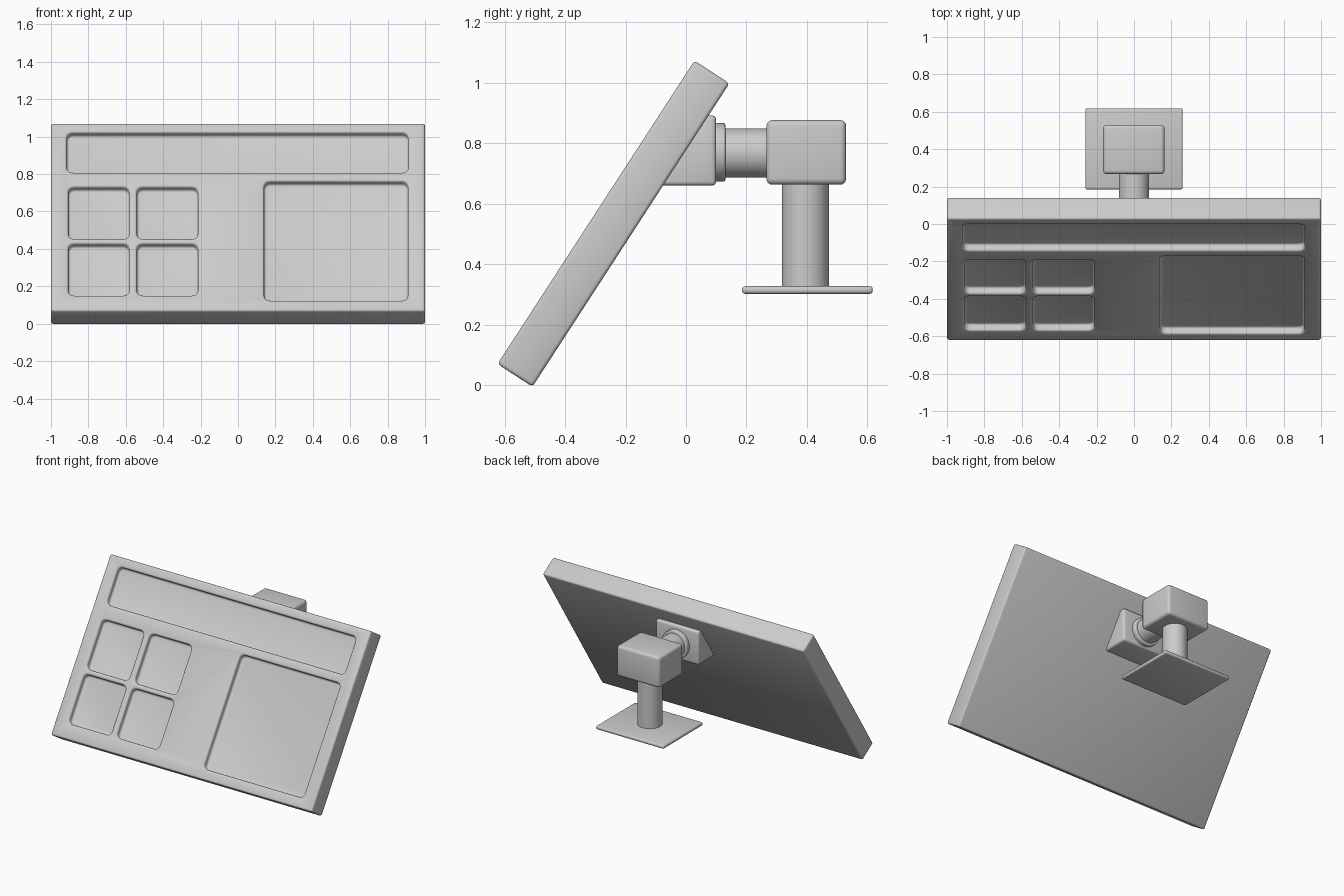
import bpy, bmesh, math
from mathutils import Matrix, Vector

if "Cube" in bpy.data.objects:
    bpy.data.objects.remove(bpy.data.objects["Cube"])

TILT = math.radians(-33)
PANEL = Matrix.Translation((0, -0.24, 0.534)) @ Matrix.Rotation(TILT, 4, 'X')
L, T = 1.197, 0.138          # panel length and thickness


def make(name, bm):
    bmesh.ops.recalc_face_normals(bm, faces=bm.faces)
    me = bpy.data.meshes.new(name)
    bm.to_mesh(me)
    bm.free()
    ob = bpy.data.objects.new(name, me)
    bpy.context.collection.objects.link(ob)
    return ob


def box_bm(lo, hi):
    bm = bmesh.new()
    bmesh.ops.create_cube(bm, size=1)
    for v in bm.verts:
        v.co = Vector([(a + b) / 2 + c * (b - a) for a, b, c in zip(lo, hi, v.co)])
    return bm


def finish(ob, bevel=0.0, segments=3):
    """Round the edges, bake the modifiers and shade smooth."""
    if bevel:
        m = ob.modifiers.new("Round", 'BEVEL')
        m.width, m.segments = bevel, segments
        m.limit_method, m.angle_limit = 'ANGLE', math.radians(35)
        m.use_clamp_overlap = False
    bpy.ops.object.select_all(action='DESELECT')
    ob.select_set(True)
    bpy.context.view_layer.objects.active = ob
    bpy.ops.object.convert(target='MESH')
    bpy.ops.object.shade_smooth_by_angle(angle=math.radians(35))
    return ob


def cylinder(name, r, start, end, bevel=0.0):
    start, end = Vector(start), Vector(end)
    d = end - start
    bm = bmesh.new()
    mat = Matrix.Translation((start + end) / 2) @ d.to_track_quat('Z', 'Y').to_matrix().to_4x4()
    bmesh.ops.create_cone(bm, cap_ends=True, segments=48, radius1=r, radius2=r,
                          depth=d.length, matrix=mat)
    return finish(make(name, bm), bevel)


# Tilted display panel with shallow recesses: x0, x1, low, high along the face
panel = make("panel", box_bm((-1, -T / 2, -L / 2), (1, T / 2, L / 2)))
recesses = [(-0.915, 0.91, 0.286, 0.538), (0.14, 0.908, -0.53, 0.228)]
for x0 in (-0.907, -0.54):
    recesses += [(x0, x0 + 0.325, -0.137, 0.192), (x0, x0 + 0.325, -0.498, -0.169)]
cutters = []
for x0, x1, z0, z1 in recesses:
    bm = box_bm((x0, -T / 2 - 0.1, z0), (x1, -T / 2 + 0.04, z1))
    edges = [e for e in bm.edges if abs(e.verts[0].co.y - e.verts[1].co.y) > 0.05]
    bmesh.ops.bevel(bm, geom=edges, offset=0.032, segments=5, profile=0.5, affect='EDGES')
    cut = make("recess_cutter", bm)
    cut.hide_render = True
    cutters.append(cut)
    m = panel.modifiers.new("Recess", 'BOOLEAN')
    m.operation, m.solver, m.object = 'DIFFERENCE', 'EXACT', cut
finish(panel, 0.012)
panel.matrix_world = PANEL
for cut in cutters:
    bpy.data.objects.remove(cut)

# Wedge bracket on the back of the panel
bm = bmesh.new()
profile = [(0.10, 0.66), (0.10, 0.892), (0.05, 0.892), (-0.10, 0.66)]
face = bm.faces.new([bm.verts.new((-0.165, y, z)) for y, z in profile])
ext = bmesh.ops.extrude_face_region(bm, geom=[face])['geom']
bmesh.ops.translate(bm, vec=(0.33, 0, 0), verts=[g for g in ext if isinstance(g, bmesh.types.BMVert)])
finish(make("wedge_bracket", bm), 0.014)

# Horizontal arm with its collar
cylinder("arm_collar", 0.097, (0, 0.09, 0.77), (0, 0.13, 0.77), 0.006)
cylinder("arm", 0.081, (0, 0.12, 0.768), (0, 0.30, 0.768))

# Elbow block, upright post and base plate
finish(make("elbow_block", box_bm((-0.165, 0.266, 0.663), (0.163, 0.53, 0.877))), 0.02, 4)
cylinder("post", 0.078, (0, 0.395, 0.315), (0, 0.395, 0.69))
finish(make("base_plate", box_bm((-0.26, 0.185, 0.302), (0.26, 0.618, 0.327))), 0.01)
